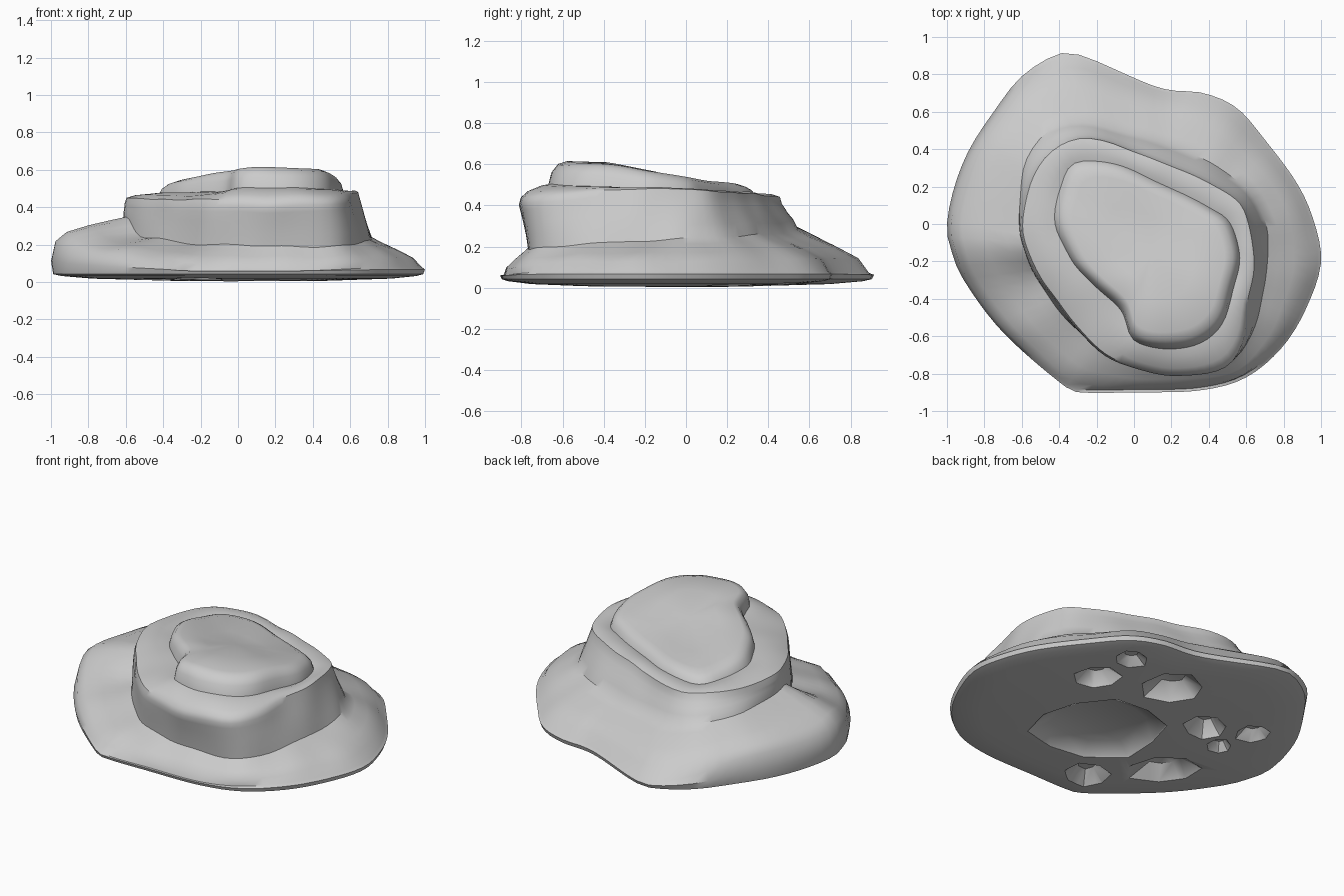
import bpy, bmesh, math, random
from mathutils import Vector, noise

if "Cube" in bpy.data.objects:
    bpy.data.objects.remove(bpy.data.objects["Cube"])

random.seed(4)
N = 88
C = Vector((0.1, -0.15, 0))

# Contours as (x, y, z): base rim, foot of the middle tier, brow of that tier, top plateau
BASE = [(-1, 0, .21), (-.96, .2, .2), (-.88, .4, .2), (-.75, .6, .18), (-.6, .79, .12),
        (-.4, .91, .07), (-.25, .89, .07), (.13, .73, .08), (.37, .7, .08), (.55, .62, .08),
        (.7, .45, .08), (.87, .22, .08), (.96, .02, .08), (1, -.2, .08), (.93, -.43, .08),
        (.8, -.65, .08), (.6, -.82, .07), (.35, -.89, .06), (0, -.9, .06), (-.28, -.9, .06),
        (-.38, -.86, .08), (-.7, -.58, .13), (-.91, -.3, .17), (-.98, -.13, .22)]
FOOT = [(-.61, 0, .34), (-.59, .3, .33), (-.48, .48, .31), (-.28, .55, .29), (0, .48, .27),
        (.3, .38, .26), (.57, .22, .25), (.69, .05, .24), (.72, -.15, .23), (.68, -.4, .22),
        (.6, -.65, .2), (.47, -.75, .19), (.2, -.77, .19), (-.05, -.73, .2),
        (-.25, -.63, .2), (-.42, -.44, .23), (-.53, -.28, .25), (-.59, -.13, .34)]
BROW = [(-.6, 0, .42), (-.56, .22, .42), (-.46, .39, .42), (-.28, .47, .41), (0, .39, .42),
        (.3, .27, .43), (.53, .15, .44), (.62, 0, .45), (.65, -.2, .45), (.62, -.42, .44),
        (.58, -.65, .42), (.47, -.78, .41), (.2, -.81, .41), (-.04, -.76, .41),
        (-.22, -.64, .41), (-.4, -.43, .41), (-.54, -.22, .42)]
CAP = [(-.41, 0, .52), (-.38, .2, .5), (-.3, .32, .49), (-.08, .3, .49), (.14, .21, .5),
       (.4, .08, .52), (.5, 0, .53), (.55, -.16, .55), (.53, -.32, .57), (.48, -.5, .59),
       (.36, -.62, .6), (.15, -.66, .6), (0, -.61, .59), (-.06, -.46, .58),
       (-.2, -.33, .56), (-.33, -.18, .54)]


def ring_from(points):
    """Smooth closed curve resampled at even angles around C."""
    P = [Vector(p) for p in points]
    dense = []
    for i in range(len(P)):
        a, b, c, d = (P[(i + k - 1) % len(P)] for k in range(4))
        for s in range(16):
            t = s / 16
            q = b + .5 * t * (c - a + t * (2*a - 5*b + 4*c - d + t * (3*(b - c) + d - a)))
            dense.append((math.atan2(q.y - C.y, q.x - C.x), q))
    dense.sort(key=lambda e: e[0])
    tau = 2 * math.pi
    dense = [(dense[-1][0] - tau, dense[-1][1])] + dense + [(dense[0][0] + tau, dense[0][1])]
    out, j = [], 0
    for i in range(N):
        ang = -math.pi + tau * i / N
        while dense[j + 1][0] < ang:
            j += 1
        (a0, p0), (a1, p1) = dense[j], dense[j + 1]
        out.append(p0.lerp(p1, (ang - a0) / max(a1 - a0, 1e-6)))
    return out


def mix(A, B, t, lift=0, bulge=0):
    """Blend two rings; bulge lifts in proportion to the gap between them."""
    return [a.lerp(b, t) + Vector((0, 0, lift + bulge * (b - a).length)) for a, b in zip(A, B)]


def scaled(A, s, z=None, lift=0):
    return [Vector((C.x + (p.x - C.x) * s, C.y + (p.y - C.y) * s,
                    p.z + lift if z is None else z)) for p in A]


base, foot, brow, cap = map(ring_from, (BASE, FOOT, BROW, CAP))
cap_foot = [Vector((p.x, p.y, .465 - .055 * p.y)) for p in scaled(cap, 1.02)]
rings = [scaled(base, .4, .006), scaled(base, .8, .018), scaled(base, .95, .032),
         scaled(base, .99, .042), mix(scaled(base, 1, .06), base, .35), scaled(base, .98),
         mix(base, foot, .2, 0, .06), mix(base, foot, .5, 0, .06), mix(base, foot, .8, 0, .02), foot,
         mix(foot, brow, .25, .01), mix(foot, brow, .6), mix(foot, brow, .85), brow,
         scaled(brow, .985, lift=.03), mix(brow, cap_foot, .3, .03), mix(brow, cap_foot, .75, .015),
         cap_foot, mix(cap_foot, scaled(cap, .97), .6), scaled(cap, .93),
         scaled(cap, .84, lift=.015), scaled(cap, .5, lift=.01)]

# Stepped rock skin lofted through the rings
bm = bmesh.new()
loops = []
for k, ring in enumerate(rings):
    row = []
    for p in ring:
        p = p.copy()
        if 5 < k < len(rings) - 1:
            p += noise.noise_vector(p * 4.5) * .012
        row.append(bm.verts.new(p))
    loops.append(row)
for A, B in zip(loops, loops[1:]):
    for i in range(N):
        j = (i + 1) % N
        bm.faces.new((A[i], A[j], B[j], B[i]))
for row, z in ((loops[0], 0), (loops[-1], .565)):
    mid = bm.verts.new((C.x, C.y, z))
    for i in range(N):
        bm.faces.new((row[i], row[(i + 1) % N], mid))
bmesh.ops.recalc_face_normals(bm, faces=bm.faces)
me = bpy.data.meshes.new("stepped_rock")
bm.to_mesh(me)
bm.free()
rock = bpy.data.objects.new("stepped_rock", me)
bpy.context.collection.objects.link(rock)

# Underside hollows: (across, along, half widths, depth) on diagonal axes
PITS = [(.04, .65, .11, .1, .05), (-.17, .47, .14, .12, .07), (.25, .31, .18, .16, .08),
        (.385, -.14, .12, .13, .08), (.65, -.24, .11, .1, .06), (.45, -.36, .07, .08, .05),
        (.115, -.6, .22, .17, .08), (-.32, -.62, .14, .15, .08), (-.2, -.09, .39, .33, .05)]
bm = bmesh.new()
for s, t, rs, rt, depth in PITS:
    sides = 10 if rs > .3 else 7
    inner = .7 if rs > .3 else .4
    levels = []
    jit = [random.uniform(.85, 1.1) for _ in range(sides)]
    for f, z in ((1.12, -.05), (1, .012), (inner, .012 + depth)):
        row = []
        for i in range(sides):
            a = 2 * math.pi * i / sides
            u, v = s + rs * f * jit[i] * math.cos(a), t + rt * f * jit[i] * math.sin(a)
            row.append(bm.verts.new(((v - u) * .7071, (u + v) * .7071, z)))
        levels.append(row)
    for A, B in zip(levels, levels[1:]):
        for i in range(sides):
            j = (i + 1) % sides
            bm.faces.new((A[i], A[j], B[j], B[i]))
    bm.faces.new(levels[0])
    bm.faces.new(levels[-1])
bmesh.ops.recalc_face_normals(bm, faces=bm.faces)
me = bpy.data.meshes.new("hollow_cutter")
bm.to_mesh(me)
bm.free()
cutter = bpy.data.objects.new("hollow_cutter", me)
bpy.context.collection.objects.link(cutter)
cutter.hide_render = True

mod = rock.modifiers.new("hollows", 'BOOLEAN')
mod.operation, mod.solver, mod.object = 'DIFFERENCE', 'EXACT', cutter
bpy.context.view_layer.objects.active = rock
rock.select_set(True)
bpy.ops.object.modifier_apply(modifier="hollows")
bpy.data.objects.remove(cutter)
bpy.ops.object.shade_smooth_by_angle(angle=math.radians(40))
